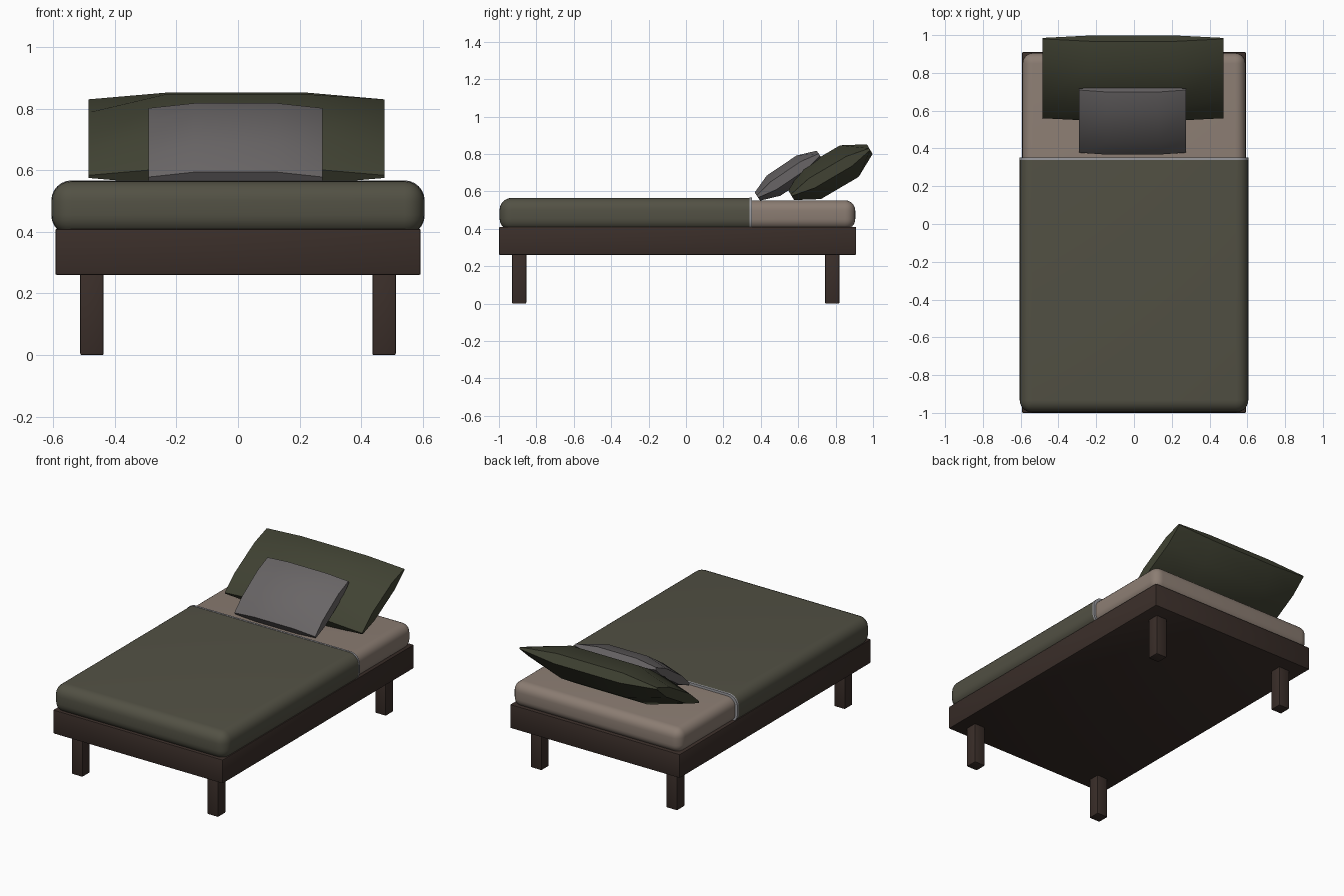
import bpy, bmesh, math
from mathutils import Matrix, Vector

if "Cube" in bpy.data.objects:
    bpy.data.objects.remove(bpy.data.objects["Cube"])


def material(name, rgb):
    m = bpy.data.materials.new(name)
    m.diffuse_color = (*rgb, 1)
    m.use_nodes = True
    m.node_tree.nodes["Principled BSDF"].inputs["Base Color"].default_value = m.diffuse_color
    return m


WOOD = material("dark_wood", (0.042, 0.027, 0.022))
SHEET = material("beige_sheet", (0.26, 0.205, 0.17))
GREEN = material("olive_cloth", (0.085, 0.082, 0.058))
DARK = material("dark_green_cloth", (0.052, 0.055, 0.033))
GREY = material("grey_cloth", (0.14, 0.13, 0.132))
TRIM = material("pale_trim", (0.33, 0.33, 0.35))


def finish(bm, name, mat, angle=35):
    bmesh.ops.recalc_face_normals(bm, faces=bm.faces)
    me = bpy.data.meshes.new(name)
    bm.to_mesh(me)
    bm.free()
    me.materials.append(mat)
    ob = bpy.data.objects.new(name, me)
    bpy.context.collection.objects.link(ob)
    bpy.ops.object.select_all(action='DESELECT')
    bpy.context.view_layer.objects.active = ob
    ob.select_set(True)
    bpy.ops.object.shade_smooth_by_angle(angle=math.radians(angle))
    return ob


def clip(bm, y, direction):
    # cut away everything on the given side of y and cap the opening
    r = bmesh.ops.bisect_plane(bm, geom=bm.verts[:] + bm.edges[:] + bm.faces[:],
                               plane_co=(0, y, 0), plane_no=(0, direction, 0), clear_outer=True)
    edges = [e for e in r["geom_cut"] if isinstance(e, bmesh.types.BMEdge)]
    bmesh.ops.edgeloop_fill(bm, edges=edges)


def rounded_box(name, lo, hi, radius, segments, mat, back=None, front=None):
    lo, hi = Vector(lo), Vector(hi)
    bm = bmesh.new()
    bmesh.ops.create_cube(bm, size=1, matrix=Matrix.Translation((lo + hi) / 2)
                          @ Matrix.Diagonal((*(hi - lo), 1)))
    bmesh.ops.bevel(bm, geom=bm.edges[:], offset=radius, segments=segments,
                    profile=0.5, affect='EDGES')
    if back is not None:
        clip(bm, back, 1)
    if front is not None:
        clip(bm, front, -1)
    return finish(bm, name, mat)


def pillow(name, centre, width, length, tilt, mid, edge, corner, mat):
    # 3 x 3 panel cushion, thick in the middle and thin at the corners
    knots = (-1, -0.48, 0.48, 1)
    bm = bmesh.new()
    grid = {}
    for s in (-1, 1):
        for i, u in enumerate(knots):
            for j, v in enumerate(knots):
                h = (mid, edge, corner)[(i in (0, 3)) + (j in (0, 3))]
                grid[s, i, j] = bm.verts.new((u * width / 2, v * length / 2, s * h))
        for i in range(3):
            for j in range(3):
                bm.faces.new([grid[s, i + a, j + b] for a, b in ((0, 0), (1, 0), (1, 1), (0, 1))])
    rim = ([(i, 0) for i in range(3)] + [(3, j) for j in range(3)]
           + [(i, 3) for i in (3, 2, 1)] + [(0, j) for j in (3, 2, 1)])
    for p, q in zip(rim, rim[1:] + rim[:1]):
        bm.faces.new([grid[(-1, *p)], grid[(-1, *q)], grid[(1, *q)], grid[(1, *p)]])
    bm.transform(Matrix.Translation(centre) @ Matrix.Rotation(math.radians(tilt), 4, 'X'))
    return finish(bm, name, mat)


# Wooden base and four legs
rounded_box("bed_frame", (-0.593, -1, 0.26), (0.593, 0.91, 0.41), 0.006, 2, WOOD)
for side, x in (("left", -0.474), ("right", 0.474)):
    for end, y in (("front", -0.892), ("back", 0.782)):
        rounded_box(f"{end}_{side}_leg", (x - 0.038, y - 0.038, 0), (x + 0.038, y + 0.038, 0.265),
                    0.005, 2, WOOD)

# Mattress, blanket over its front part, and the trim at the blanket's edge
rounded_box("mattress", (-0.59, -0.985, 0.397), (0.59, 0.905, 0.552), 0.055, 6, SHEET)
rounded_box("blanket", (-0.605, -0.997, 0.39), (0.605, 0.7, 0.565), 0.065, 6, GREEN, back=0.34)
rounded_box("blanket_trim", (-0.606, -0.997, 0.389), (0.606, 0.7, 0.567), 0.065, 6, TRIM,
            back=0.352, front=0.34)

# Leaning pillows
pillow("large_pillow", (-0.005, 0.7725, 0.7025), 0.96, 0.487, 30.4, 0.098, 0.03, 0.005, DARK)
pillow("small_pillow", (-0.0075, 0.5475, 0.684), 0.565, 0.40, 34, 0.065, 0.026, 0.007, GREY)
